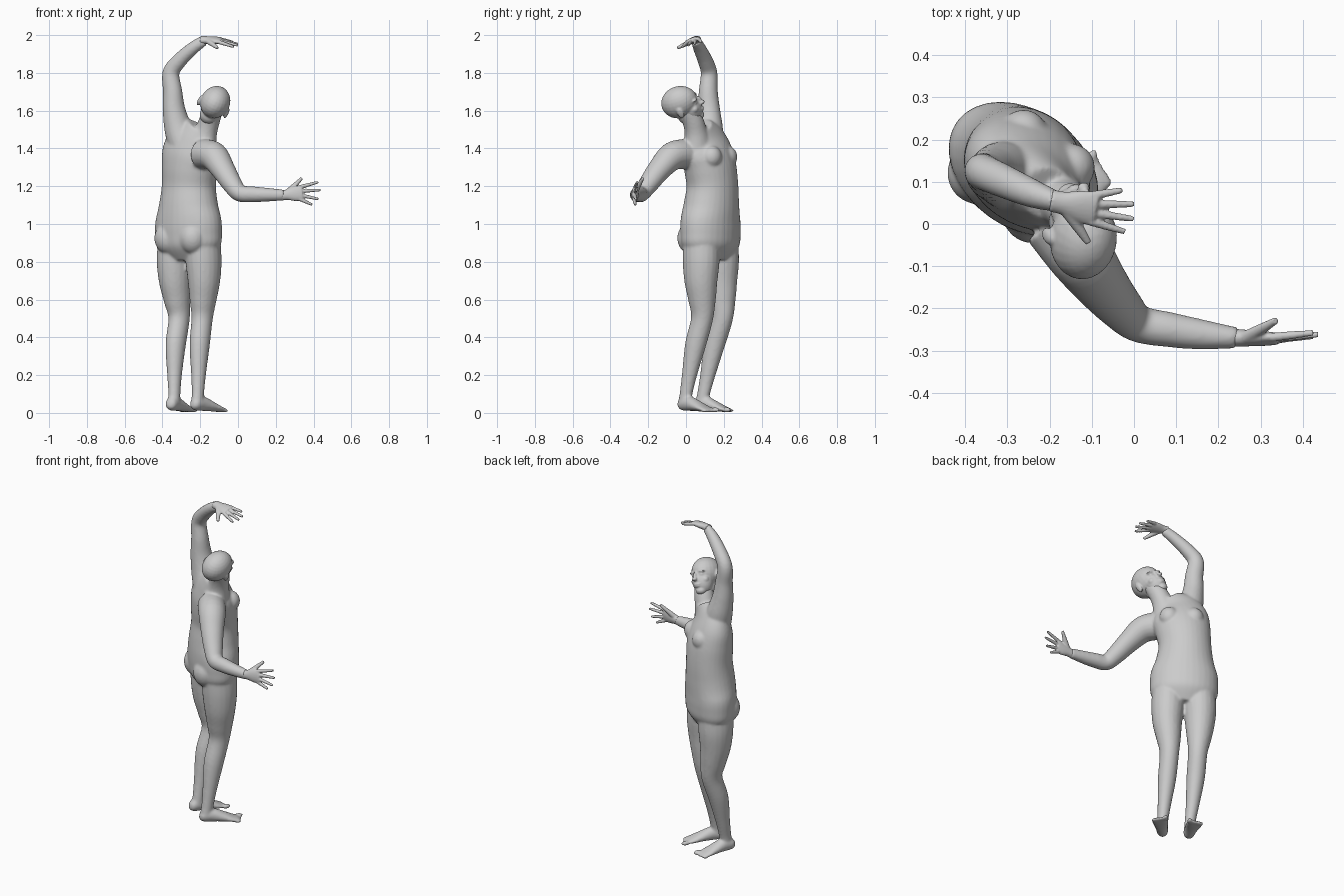
import bpy, bmesh, math
from mathutils import Vector, Matrix

LEFT = Vector((-0.81, 0.58, 0))     # figure's left
FWD = Vector((0.6, 0.8, 0))         # figure's facing direction
UP = Vector((0, 0, 1))


def spline(rows, steps=5):
    """Catmull-Rom interpolation of rows of numbers."""
    out = []
    p = [rows[0]] + list(rows) + [rows[-1]]
    for i in range(1, len(p) - 2):
        for s in range(steps):
            t = s / steps
            out.append([0.5 * (2 * b + (c - a) * t + (2 * a - 5 * b + 4 * c - d) * t * t
                        + (3 * b - a - 3 * c + d) * t ** 3)
                        for a, b, c, d in zip(*p[i - 1:i + 3])])
    return out + [list(rows[-1])]


def loft(bm, rows, ref, n=20):
    """Closed tube through rows (x, y, z, half width along ref, half depth)."""
    rows = spline(rows)
    pts = [Vector(r[:3]) for r in rows]
    rings = []
    for i, r in enumerate(rows):
        t = (pts[min(i + 1, len(pts) - 1)] - pts[max(i - 1, 0)]).normalized()
        u = (ref - t * ref.dot(t)).normalized()
        v = t.cross(u)
        rings.append([bm.verts.new(pts[i] + u * r[3] * math.cos(k * math.tau / n)
                                   + v * r[4] * math.sin(k * math.tau / n)) for k in range(n)])
    for a, b in zip(rings, rings[1:]):
        for k in range(n):
            bm.faces.new((a[k], a[(k + 1) % n], b[(k + 1) % n], b[k]))
    bm.faces.new(rings[0][::-1])
    bm.faces.new(rings[-1])


def ball(bm, loc, radii, rot=Matrix.Identity(4)):
    m = Matrix.Translation(loc) @ rot @ Matrix.Diagonal((*radii, 1))
    bmesh.ops.create_uvsphere(bm, u_segments=24, v_segments=14, radius=1, matrix=m)


def frame(x, y, z):
    return Matrix((x, y, z)).transposed().to_4x4()


def finish(bm, name, voxel, smooth):
    """Fuse the overlapping parts into one skin."""
    bmesh.ops.recalc_face_normals(bm, faces=bm.faces)
    me = bpy.data.meshes.new(name)
    bm.to_mesh(me)
    bm.free()
    ob = bpy.data.objects.new(name, me)
    bpy.context.collection.objects.link(ob)
    rm = ob.modifiers.new("fuse", 'REMESH')
    rm.mode = 'VOXEL'
    rm.voxel_size = voxel
    rm.use_smooth_shade = True
    sm = ob.modifiers.new("soften", 'SMOOTH')
    sm.factor = 0.5
    sm.iterations = smooth


body = bmesh.new()
# torso
loft(body, [(-.257, .13, .81, .12, .08), (-.26, .13, .88, .185, .128), (-.262, .13, .95, .194, .138),
            (-.262, .13, 1.02, .19, .139), (-.262, .135, 1.1, .166, .137), (-.26, .14, 1.2, .15, .13),
            (-.256, .128, 1.3, .157, .128), (-.25, .11, 1.38, .162, .115),
            (-.232, .09, 1.45, .14, .088), (-.2, .07, 1.51, .08, .062)], LEFT, 32)
for s in (-1, 1):
    # chest and buttocks
    ball(body, Vector((-.25, .115, 1.355)) + FWD * .075 + LEFT * .07 * s, (.056, .056, .06))
    ball(body, Vector((-.262, .13, .925)) - FWD * .07 + LEFT * .08 * s, (.074, .074, .085))
# neck
loft(body, [(-.195, .065, 1.42, .09, .075), (-.17, .052, 1.49, .062, .06),
            (-.15, .035, 1.55, .055, .056), (-.125, .0, 1.62, .05, .05)], LEFT)
# raised left arm
loft(body, [(-.27, .10, 1.38, .085, .085), (-.312, .12, 1.49, .078, .075), (-.338, .12, 1.6, .062, .06),
            (-.346, .118, 1.7, .05, .052), (-.355, .122, 1.8, .043, .046), (-.31, .102, 1.865, .04, .04),
            (-.24, .072, 1.93, .034, .034), (-.18, .052, 1.972, .024, .029)], FWD)
# outstretched right arm
loft(body, [(-.19, .01, 1.37, .08, .08), (-.13, -.07, 1.36, .076, .078), (-.08, -.14, 1.29, .062, .066),
            (-.03, -.2, 1.21, .052, .054), (.01, -.236, 1.163, .045, .045), (.08, -.25, 1.157, .042, .042),
            (.16, -.262, 1.155, .036, .036), (.245, -.27, 1.153, .029, .025)], UP)
# legs
leg = [(.9, .092, .1), (.8, .093, .1), (.7, .084, .09), (.6, .07, .075), (.5, .055, .06),
       (.36, .052, .057), (.2, .038, .041), (.1, .031, .035), (.045, .033, .036)]
left_axis = [(-.33, .18), (-.335, .183), (-.333, .184), (-.322, .19), (-.312, .19),
             (-.33, .15), (-.336, .115), (-.337, .093), (-.341, .083)]
right_axis = [(-.187, .08), (-.182, .08), (-.18, .079), (-.185, .085), (-.19, .085),
              (-.203, .05), (-.209, .018), (-.212, .0), (-.217, -.008)]
for axis in (left_axis, right_axis):
    loft(body, [(x, y, z, a, b) for (x, y), (z, a, b) in zip(axis, leg)], LEFT)
# feet with toes
for heel, toe, inner in (((-.362, .048), (-.268, .222), 1), ((-.238, -.03), (-.088, .122), -1)):
    h, t = Vector((*heel, 0)), Vector((*toe, 0))
    d = (t - h).normalized()
    side = Vector((d.y, -d.x, 0)) * inner      # towards the big toe
    loft(body, [(*(h.lerp(t, f) + UP * z), a, b) for f, z, a, b in (
        (-.03, .05, .015, .015), (.06, .048, .031, .034), (.3, .05, .035, .04),
        (.6, .036, .042, .028), (.85, .022, .047, .017), (1, .016, .042, .011))], side)
    for k in range(5):
        off = side * (.036 - .018 * k) + d * (.012 - .004 * k)
        r = .014 if k == 0 else .010
        ball(body, t + off + UP * (r + .002), (r * 1.9, r, r),
             Matrix.Rotation(math.atan2(d.y, d.x), 4, 'Z'))
finish(body, "body", .007, 8)

# head: own tilted frame, face turned upward
hx = Vector((.9, 0, -.43)).normalized()
hy = Vector((.15, .93, .33))
hy = (hy - hx * hy.dot(hx)).normalized()
H = frame(hx, hy, hx.cross(hy))
C = Vector((-.12, -.035, 1.645))
head = bmesh.new()
for loc, rad in (((0, 0, 0), (.078, .098, .086)),           # skull
                 ((0, .045, -.055), (.06, .058, .075)),     # face
                 ((0, .068, -.108), (.032, .03, .024)),     # chin
                 ((0, .01, -.085), (.05, .05, .05)),        # throat
                 ((0, .103, -.027), (.009, .014, .026)),    # nose bridge
                 ((0, .112, -.043), (.016, .015, .011)),    # nose tip
                 ((0, .098, -.073), (.023, .012, .006)),    # upper lip
                 ((0, .095, -.084), (.02, .012, .007))):    # lower lip
    ball(head, C + H.to_3x3() @ Vector(loc), rad, H)
for s in (-1, 1):
    for loc, rad in (((.03, .083, -.002), (.026, .014, .008)),    # brow
                     ((.029, .08, -.02), (.014, .014, .009)),     # eye
                     ((.04, .065, -.05), (.02, .022, .02)),       # cheek
                     ((.079, -.004, -.028), (.01, .018, .031))):  # ear
        ball(head, C + H.to_3x3() @ Vector((loc[0] * s, *loc[1:])), rad, H)
finish(head, "head", .005, 4)


def hand(name, wrist, knuckle, width, tips, thumb):
    bm = bmesh.new()
    w, k = Vector(wrist), Vector(knuckle)
    width = Vector(width).normalized()
    loft(bm, [(*w.lerp(k, f), a, b) for f, a, b in (
        (-.2, .027, .022), (.15, .028, .02), (.6, .039, .018), (1, .041, .014), (1.08, .036, .01))], width)
    for i, tip in enumerate(tips):                       # fingers
        base = k + width * (.031 - .0207 * i) - (k - w) * .1
        mid = base.lerp(Vector(tip), .5)
        loft(bm, [(*base, .011, .011), (*mid, .0095, .0095), (*tip, .007, .007)], width, 10)
    base, tip = w.lerp(k, .25) + width * thumb[1] * .015, Vector(thumb[0])   # thumb
    loft(bm, [(*base, .018, .016), (*base.lerp(tip, .55), .013, .012), (*tip, .008, .008)],
         (k - w).normalized(), 12)
    finish(bm, name, .004, 2)


hand("right_hand", (.245, -.27, 1.153), (.335, -.272, 1.165), (0, .1, 1),
     [(.425, -.258, 1.222), (.437, -.262, 1.18), (.426, -.266, 1.132), (.393, -.268, 1.102)],
     ((.338, -.228, 1.243), 1))
hand("left_hand", (-.18, .052, 1.974), (-.095, .035, 1.972), (0, .92, .25),
     [(-.028, .08, 1.964), (0, .047, 1.953), (-.001, .012, 1.946), (-.022, -.018, 1.938)],
     ((-.108, -.045, 1.932), -1))
